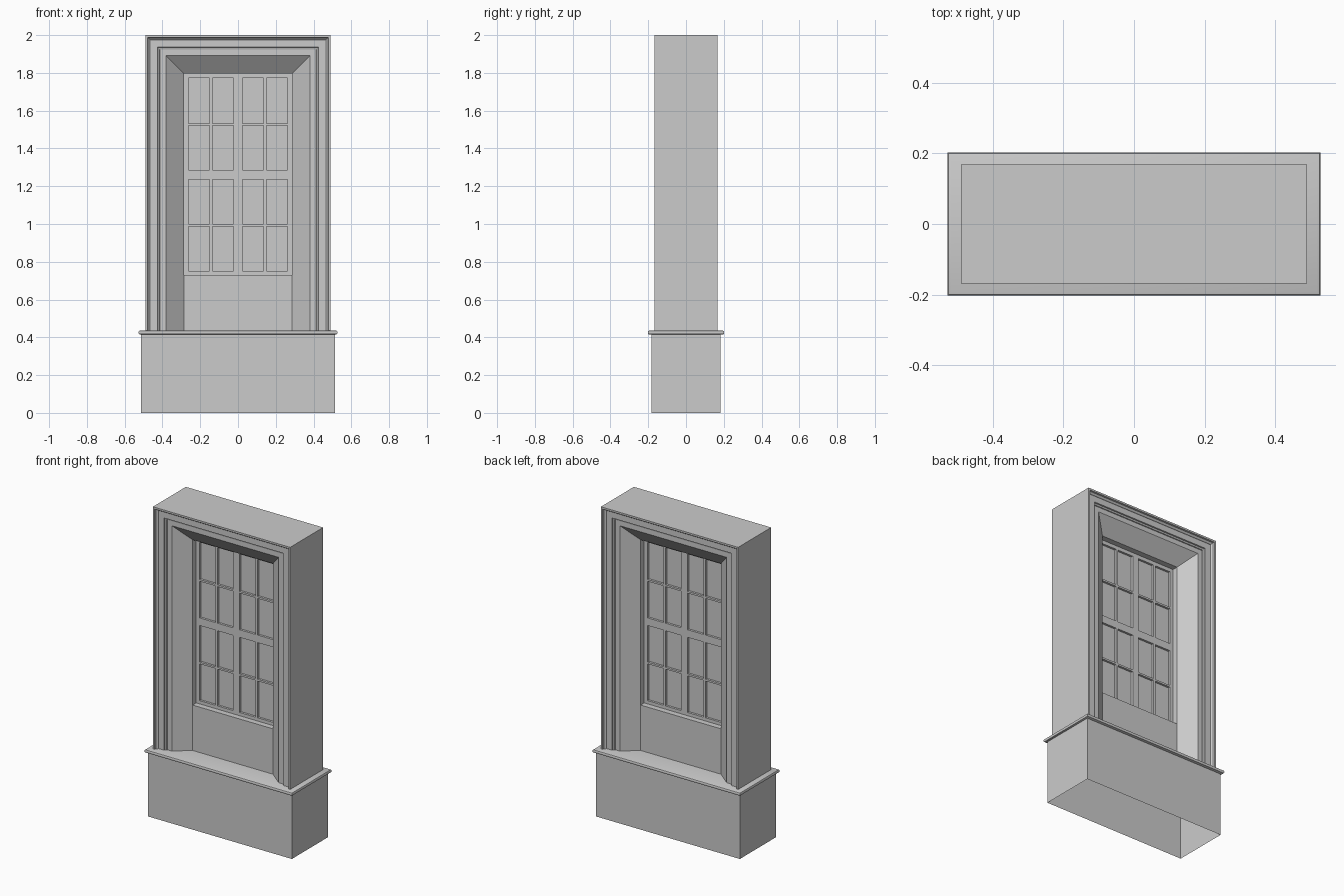
import bpy, bmesh

if "Cube" in bpy.data.objects:
    bpy.data.objects.remove(bpy.data.objects["Cube"])

SILL_TOP = 0.437


def finish(bm, name, smooth=False):
    bmesh.ops.recalc_face_normals(bm, faces=bm.faces[:])
    me = bpy.data.meshes.new(name)
    bm.to_mesh(me)
    bm.free()
    ob = bpy.data.objects.new(name, me)
    bpy.context.collection.objects.link(ob)
    if smooth:
        bpy.ops.object.select_all(action='DESELECT')
        bpy.context.view_layer.objects.active = ob
        ob.select_set(True)
        bpy.ops.object.shade_smooth_by_angle(angle=0.6)
    return ob


def box_bm(hx, hy, z0, z1):
    bm = bmesh.new()
    bmesh.ops.create_cube(bm, size=1)
    for v in bm.verts:
        v.co = (v.co.x * 2 * hx, v.co.y * 2 * hy, z0 if v.co.z < 0 else z1)
    return bm


# Plinth: hollow, open underneath
bm = box_bm(0.513, 0.183, 0, 0.417)
bottom = [f for f in bm.faces if all(v.co.z < 0.01 for v in f.verts)]
bmesh.ops.delete(bm, geom=bottom, context='FACES_ONLY')
finish(bm, "plinth")

# Sill with a rounded nose and square mitred corners
bm = bmesh.new()
nose = [(0.010, 0.414), (0.003, 0.417), (0, 0.4225), (0, 0.4285), (0.003, 0.434), (0.010, SILL_TOP)]
rings = []
for inset, z in nose:
    hx, hy = 0.527 - inset, 0.202 - inset
    rings.append([bm.verts.new((sx * hx, sy * hy, z))
                  for sx, sy in ((-1, -1), (1, -1), (1, 1), (-1, 1))])
for a, b in zip(rings, rings[1:]):
    for i in range(4):
        j = (i + 1) % 4
        bm.faces.new((a[i], a[j], b[j], b[i]))
bm.faces.new(rings[0])
bm.faces.new(rings[-1])
finish(bm, "sill", smooth=True)

# Casing: stepped moulding and splayed reveal (half width, depth), same on both faces
front = [(0.490, -0.168), (0.478, -0.168), (0.476, -0.158), (0.467, -0.151),
         (0.465, -0.146), (0.426, -0.146), (0.424, -0.138), (0.415, -0.135),
         (0.413, -0.130), (0.382, -0.130), (0.287, -0.053), (0.287, -0.010)]
profile = front + [(x, -y) for x, y in reversed(front)]
bm = bmesh.new()
strips = []
for side, at_top in ((-1, False), (-1, True), (1, True), (1, False)):
    strips.append([bm.verts.new((side * x, y, x + 1.51 if at_top else SILL_TOP))
                   for x, y in profile])
n = len(profile)
for a, b in zip(strips, strips[1:]):
    for i in range(n):
        j = (i + 1) % n
        bm.faces.new((a[i], a[j], b[j], b[i]))
bm.faces.new(strips[0])
bm.faces.new(strips[-1])
finish(bm, "casing")

# Apron panel below the window
finish(box_bm(0.287, 0.053, SILL_TOP - 0.003, 0.73), "apron")

# Sash: one lattice with sixteen openings, given thickness both ways
xs = [0.023, 0.135, 0.151, 0.263, 0.287]
xs = [-x for x in reversed(xs)] + xs
zs = [0.73, 0.751, 0.988, 1.000, 1.236, 1.285, 1.521, 1.533, 1.773, 1.797]
bm = bmesh.new()
grid = [[bm.verts.new((x, -0.016, z)) for z in zs] for x in xs]
for i in range(len(xs) - 1):
    for k in range(len(zs) - 1):
        if not (i % 2 and k % 2):
            bm.faces.new((grid[i][k], grid[i + 1][k], grid[i + 1][k + 1], grid[i][k + 1]))
ext = bmesh.ops.extrude_face_region(bm, geom=bm.faces[:], use_keep_orig=True)
for v in ext["geom"]:
    if isinstance(v, bmesh.types.BMVert):
        v.co.y = 0.016
finish(bm, "sash")

# Glass
finish(box_bm(0.28, 0.002, 0.74, 1.79), "glass")
